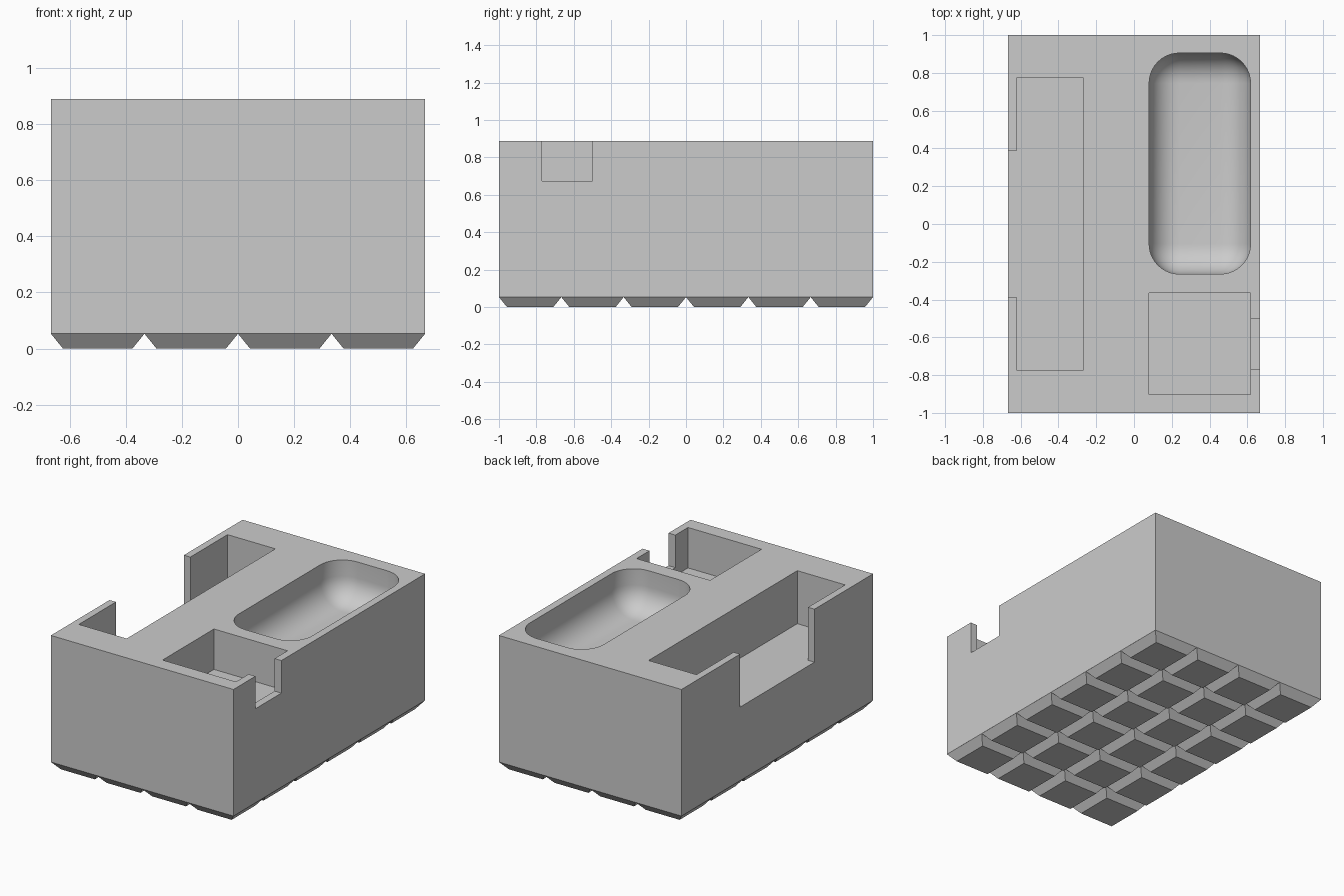
import bpy
import bmesh
from mathutils import Matrix, Vector

HALF_X, HALF_Y = 0.667, 1.0
BASE, TOP = 0.053, 0.889
CELL = 1 / 3
TAPER = 0.043

if "Cube" in bpy.data.objects:
    bpy.data.objects.remove(bpy.data.objects["Cube"], do_unlink=True)

grey = bpy.data.materials.new("light_grey")
grey.use_nodes = True
colour = (0.6, 0.6, 0.6, 1)
grey.diffuse_color = colour
grey.node_tree.nodes["Principled BSDF"].inputs["Base Color"].default_value = colour


def add_object(name, bm):
    bmesh.ops.recalc_face_normals(bm, faces=bm.faces)
    mesh = bpy.data.meshes.new(name)
    bm.to_mesh(mesh)
    bm.free()
    mesh.materials.append(grey)
    obj = bpy.data.objects.new(name, mesh)
    bpy.context.collection.objects.link(obj)
    return obj


def box(name, xs, ys, zs, radius=0):
    """Box from ranges; a radius rounds every edge except the top ones."""
    bm = bmesh.new()
    low, high = (Vector(c) for c in zip(xs, ys, zs))
    size = high - low
    bmesh.ops.create_cube(bm, size=1, matrix=Matrix.Translation((low + high) / 2) @ Matrix.Diagonal((*size, 1)))
    if radius:
        edges = [e for e in bm.edges if min(v.co.z for v in e.verts) < zs[0] + 0.001]
        bmesh.ops.bevel(bm, geom=edges, offset=radius, offset_type='OFFSET', segments=10,
                        profile=0.5, affect='EDGES', clamp_overlap=True)
    return add_object(name, bm)


def cut(target, cutter):
    mod = target.modifiers.new(cutter.name, 'BOOLEAN')
    mod.operation = 'DIFFERENCE'
    mod.solver = 'EXACT'
    mod.object = cutter
    cutter.hide_render = True
    bpy.context.view_layer.objects.active = target
    bpy.ops.object.modifier_apply(modifier=mod.name)
    bpy.data.objects.remove(cutter, do_unlink=True)


# Main block
body = box("tray_body", (-HALF_X, HALF_X), (-HALF_Y, HALF_Y), (BASE, TOP))

# Long pocket with a wide opening through the right wall
long_floor = TOP - 0.35
cut(body, box("long_pocket", (-0.62, -0.27), (-0.776, 0.776), (long_floor, 1)))
cut(body, box("long_opening", (-0.8, -0.5), (-0.388, 0.388), (long_floor, 1)))

# Square pocket with a small, shallower notch through the left wall
cut(body, box("square_pocket", (0.08, 0.617), (-0.902, -0.365), (TOP - 0.267, 1)))
cut(body, box("square_notch", (0.5, 0.8), (-0.77, -0.5), (TOP - 0.215, 1)))

# Rounded scoop
cut(body, box("scoop", (0.08, 0.617), (-0.265, 0.905), (TOP - 0.267, 1.2), 0.16))

# Grid of tapered feet
bm = bmesh.new()
for i in range(4):
    for j in range(6):
        cx, cy = (i - 1.5) * CELL, (j - 2.5) * CELL
        rings = []
        for z, h in ((0, CELL / 2 - TAPER), (BASE, CELL / 2)):
            rings.append([bm.verts.new((cx + sx * h, cy + sy * h, z))
                          for sx, sy in ((-1, -1), (1, -1), (1, 1), (-1, 1))])
        bottom, top = rings
        bm.faces.new(bottom[::-1])
        bm.faces.new(top)
        for k in range(4):
            n = (k + 1) % 4
            bm.faces.new((bottom[k], bottom[n], top[n], top[k]))
add_object("grid_feet", bm)

# Smooth the scoop while keeping hard edges
bpy.ops.object.select_all(action='DESELECT')
body.select_set(True)
bpy.context.view_layer.objects.active = body
bpy.ops.object.shade_smooth_by_angle(angle=0.5)
